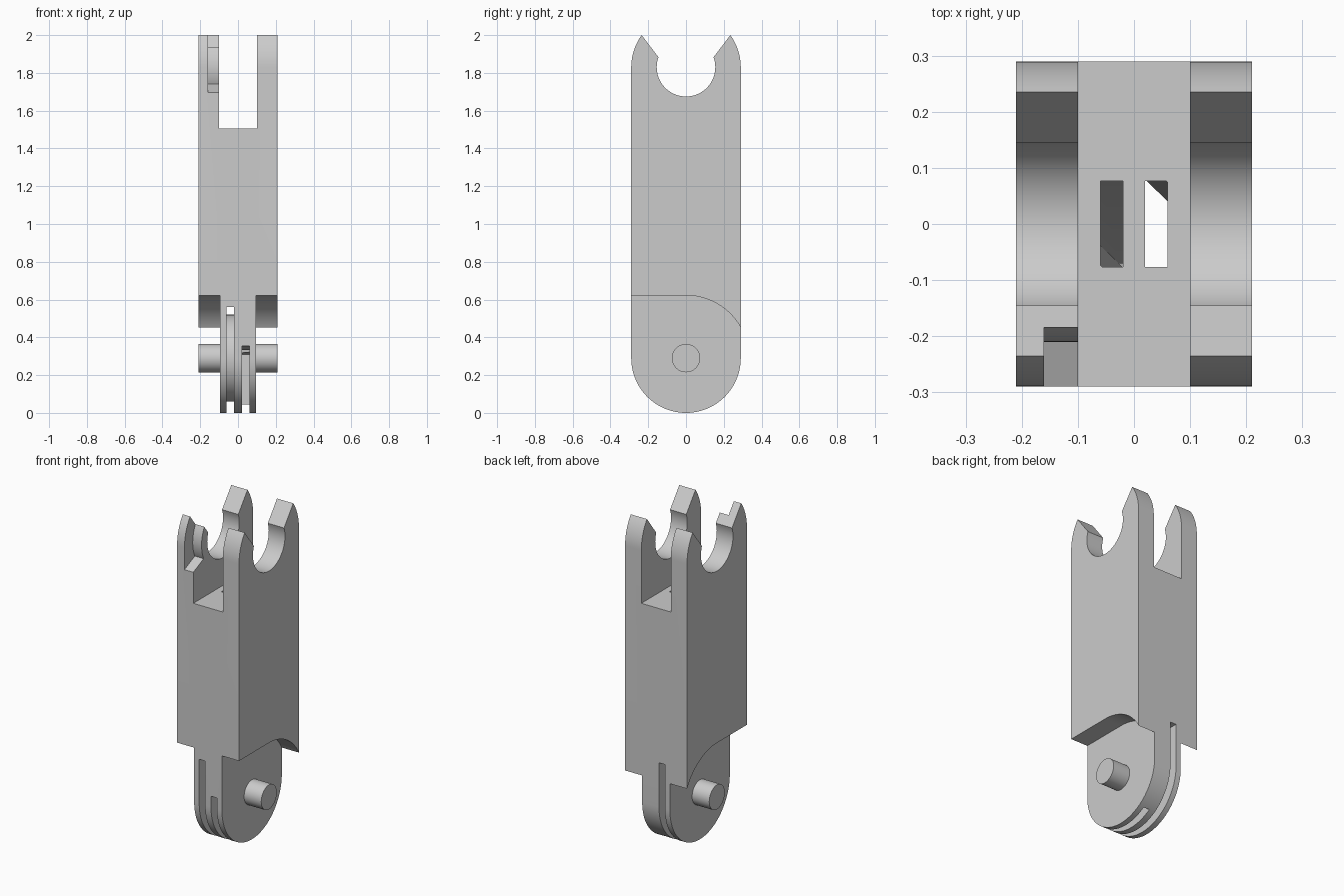
import bpy, bmesh
from math import sin, cos, radians, sqrt, degrees, atan2, asin

if "Cube" in bpy.data.objects:
    bpy.data.objects.remove(bpy.data.objects["Cube"])

grey = bpy.data.materials.new("light grey")
grey.use_nodes = True
grey.diffuse_color = (0.6, 0.6, 0.6, 1)
grey.node_tree.nodes["Principled BSDF"].inputs["Base Color"].default_value = (0.6, 0.6, 0.6, 1)

HALF_X, R, TAB = 0.21, 0.29, 0.094      # half width, half depth, half tab width
PIVOT, CRADLE = 0.29, 1.83              # heights of the two axes


def finish(name, bm):
    bmesh.ops.recalc_face_normals(bm, faces=bm.faces)
    mesh = bpy.data.meshes.new(name)
    bm.to_mesh(mesh)
    bm.free()
    mesh.materials.append(grey)
    obj = bpy.data.objects.new(name, mesh)
    bpy.context.collection.objects.link(obj)
    return obj


def arc(z, r, start, end, steps=32):
    """Points on a circle in the side plane, angles from +y towards +z."""
    angles = [radians(start + (end - start) * i / steps) for i in range(steps + 1)]
    return [(r * cos(a), z + r * sin(a)) for a in angles]


def extrude(name, profile, x0, x1):
    """Side profile of (y, z) points extruded along x."""
    bm = bmesh.new()
    face = bm.faces.new([bm.verts.new((x0, y, z)) for y, z in profile])
    ext = bmesh.ops.extrude_face_region(bm, geom=[face])
    moved = [v for v in ext["geom"] if isinstance(v, bmesh.types.BMVert)]
    bmesh.ops.translate(bm, verts=moved, vec=(x1 - x0, 0, 0))
    return finish(name, bm)


def hull(name, points):
    bm = bmesh.new()
    verts = [bm.verts.new(p) for p in points]
    bmesh.ops.convex_hull(bm, input=verts)
    return finish(name, bm)


def disc(name, r, x0, x1):
    return extrude(name, arc(PIVOT, r, 0, 360, 64)[:-1], x0, x1)


def combine(target, other, operation):
    mod = target.modifiers.new(operation, "BOOLEAN")
    mod.operation, mod.solver, mod.object = operation, "EXACT", other
    bpy.context.view_layer.objects.active = target
    bpy.ops.object.modifier_apply(modifier=mod.name)
    bpy.data.objects.remove(other)


# Main body: arched underside, cradle with flared mouth and curved tips on top
hollow_r = 0.332
low = degrees(asin(sqrt(hollow_r**2 - R**2) / hollow_r))
tip = degrees(asin((2 - CRADLE) / R))
lip = 20
profile = [(-R, PIVOT + hollow_r)]
profile += arc(PIVOT, hollow_r, 90, low)
profile += arc(CRADLE, R, 0, tip, 12)
profile += arc(CRADLE, 0.155, lip, -180 - lip, 48)
profile += arc(CRADLE, R, 180 - tip, 180, 12)
body = extrude("finger_link", profile, -HALF_X, HALF_X)

# Gap between the two cheeks
combine(body, extrude("fork_gap", [(-1, 1.505), (1, 1.505), (1, 3), (-1, 3)], -0.1, 0.1), "DIFFERENCE")

# Rounded hinge tab and its pin
tab = arc(PIVOT, R, 180, 360, 48) + [(R, 0.9), (-R, 0.9)]
combine(body, extrude("hinge_tab", tab, -TAB, TAB), "UNION")
combine(body, disc("hinge_pin", 0.075, -HALF_X, HALF_X), "UNION")

# Stop recess on the inner front of one cheek
start = 180 + degrees(atan2(0.09, 0.19))
end = 180 - degrees(atan2(0.1, 0.183))
recess = [(-0.35, 1.668)] + arc(CRADLE, 0.21, start, end, 16) + [(-0.183, 2.2), (-0.35, 2.2)]
combine(body, extrude("stop_recess", recess, -0.16, -0.05), "DIFFERENCE")

# Cord slots in the tab: one right through, one open to the front
through = [(-1, -1), (1, -1), (1, 0.56), (-1, 0.56)]
combine(body, extrude("through_slot", through, -0.06, -0.02), "DIFFERENCE")
front = [(-R - 0.1, -1), (0.155, -1), (0.155, 0.31), (-R, 0.355), (-R - 0.1, 0.355)]
combine(body, extrude("front_slot", front, 0.02, 0.06), "DIFFERENCE")

# Cord channels from the fork floor to the slots, each with one chamfered corner
for side, base, slope in ((1, 0.25, 0), (-1, 0.54, 3)):
    a, b, d = 0.02 * side, 0.06 * side, 0.077 * side
    top = [(x, y, 1.6) for x in (a, b) for y in (-d, d)]
    corners = [(a, -d), (b, -d), (b, d / 2), (a, d)]
    bottom = [(x, y, base + slope * (y + 0.077)) for x, y in corners]
    combine(body, hull("cord_channel", top + bottom), "DIFFERENCE")

# Pulley core inside the through slot
combine(body, disc("pulley_core", 0.23, -0.07, -0.01), "UNION")

# Smooth curved faces, crisp edges
bpy.ops.object.select_all(action="DESELECT")
body.select_set(True)
bpy.context.view_layer.objects.active = body
bpy.ops.object.shade_smooth_by_angle(angle=radians(25))
